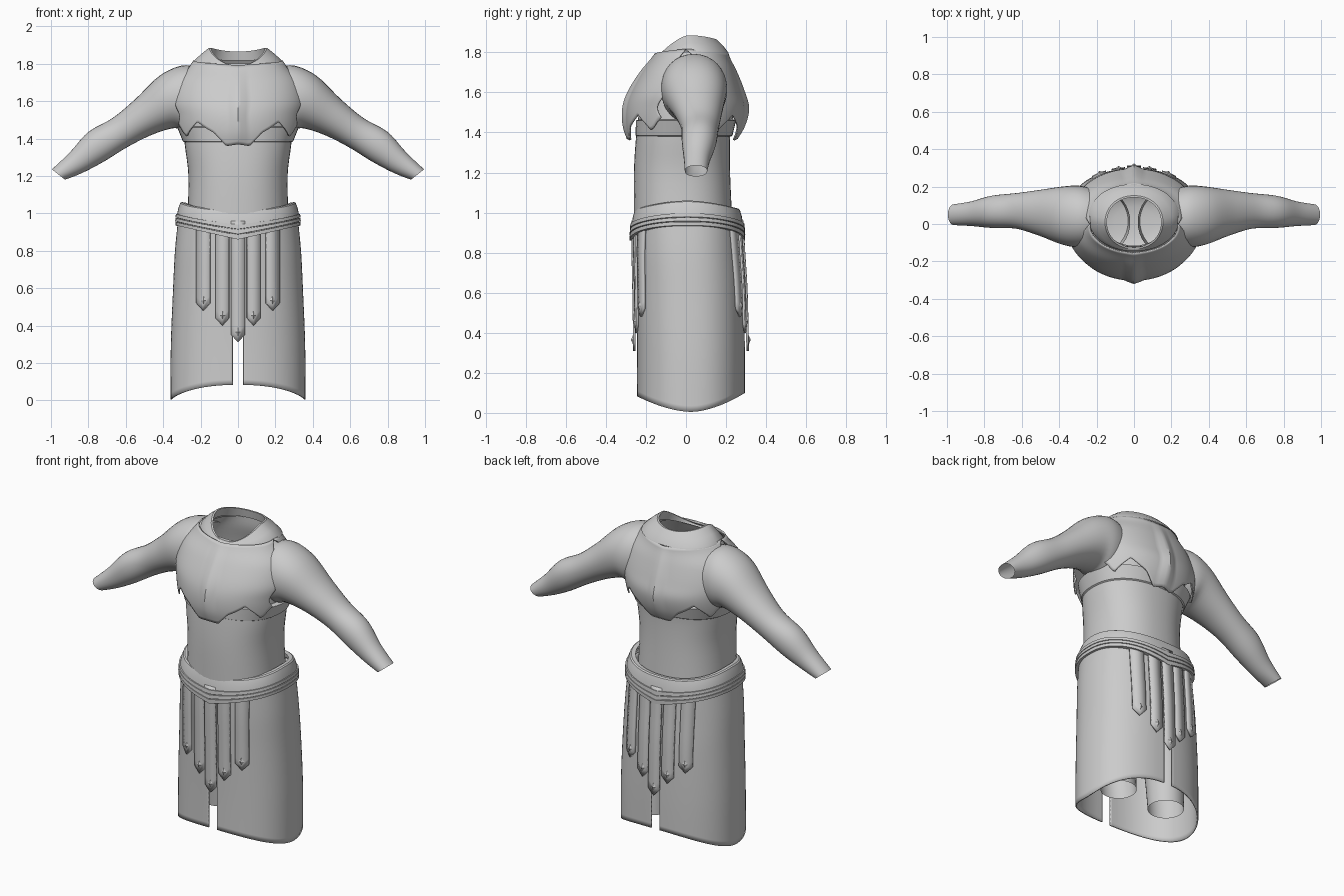
import bpy, math
from math import sin, cos, pi

if "Cube" in bpy.data.objects:
    bpy.data.objects.remove(bpy.data.objects["Cube"])

grey = bpy.data.materials.new("plain grey")
grey.use_nodes = True
grey.diffuse_color = (0.6, 0.6, 0.6, 1)
grey.node_tree.nodes["Principled BSDF"].inputs["Base Color"].default_value = (0.6, 0.6, 0.6, 1)


def catmull(rows, u):
    """Smooth row between rows, u from 0 to len(rows) - 1."""
    i = min(int(u), len(rows) - 2)
    f = u - i
    p = [rows[max(0, min(len(rows) - 1, i + k))] for k in (-1, 0, 1, 2)]
    return [b + f * ((c - a) + f * ((2 * a - 5 * b + 4 * c - d) + f * (3 * b - a - 3 * c + d))/1 * 1) / 2
            for a, b, c, d in zip(*p)]


def sample(rows, n):
    return [catmull(rows, (len(rows) - 1) * i / n) for i in range(n + 1)]


def lerp(table, x):
    """Piecewise linear lookup in rising (x, value) pairs."""
    if x <= table[0][0]:
        return table[0][1]
    for (a, va), (b, vb) in zip(table, table[1:]):
        if x <= b:
            return va + (vb - va) * (x - a) / (b - a)
    return table[-1][1]


def oval(t, hx, hy, n=2.3):
    """Rounded-box outline; t = 0 is the front, t = pi / 2 is +x."""
    s, c = sin(t), cos(t)
    return (math.copysign(abs(s) ** (2 / n), s) * hx,
            -math.copysign(abs(c) ** (2 / n), c) * hy)


def turns(n):
    return [2 * pi * i / n for i in range(n)]


def finish(name, verts, faces, thick=0, angle=35):
    mesh = bpy.data.meshes.new(name)
    mesh.from_pydata(verts, [], faces)
    mesh.materials.append(grey)
    ob = bpy.data.objects.new(name, mesh)
    bpy.context.collection.objects.link(ob)
    if thick:
        mod = ob.modifiers.new("thickness", "SOLIDIFY")
        mod.thickness, mod.offset = thick, 0
    bpy.ops.object.select_all(action="DESELECT")
    ob.select_set(True)
    bpy.context.view_layer.objects.active = ob
    bpy.ops.object.mode_set(mode="EDIT")
    bpy.ops.mesh.select_all(action="SELECT")
    bpy.ops.mesh.normals_make_consistent(inside=False)
    bpy.ops.object.mode_set(mode="OBJECT")
    bpy.ops.object.shade_smooth_by_angle(angle=math.radians(angle))
    return ob


def loft(name, rings, closed=True, cap=False, thick=0, angle=35):
    """Skin a list of point rings with quads."""
    n = len(rings[0])
    verts = [p for ring in rings for p in ring]
    faces = [(r * n + i, r * n + (i + 1) % n, (r + 1) * n + (i + 1) % n, (r + 1) * n + i)
             for r in range(len(rings) - 1) for i in range(n if closed else n - 1)]
    if cap:
        faces.append(tuple(range(len(verts) - n, len(verts))))
    return finish(name, verts, faces, thick, angle)


def oval_ring(z, hx, yc, hy, n=2.3, xc=0, count=48):
    return [(xc + x, yc + y, z) for x, y in (oval(t, hx, hy, n) for t in turns(count))]


# Tunic body: z, half width, centre y, half depth
body = [(0.98, .27, -.015, .245), (1.2, .265, -.02, .24), (1.37, .285, -.015, .235),
        (1.5, .295, 0, .235), (1.62, .28, 0, .215), (1.73, .25, .015, .17), (1.8, .2, .03, .15)]
loft("tunic_body", [oval_ring(*r) for r in sample(body, 24)])

# Band round the ribs, below the arms
ribs = [(1.38, .287, -.01, .235), (1.385, .295, -.01, .242), (1.46, .325, 0, .25), (1.465, .29, 0, .235)]
loft("rib_band", [oval_ring(*r) for r in ribs])

# Sleeves: upper x, z, lower x, z, centre y, half depth
sleeve = [(.2, 1.78, .22, 1.44, .035, .15), (.3, 1.79, .29, 1.44, .04, .165), (.42, 1.735, .345, 1.455, .045, .155),
          (.55, 1.61, .46, 1.42, .06, .122), (.67, 1.51, .59, 1.355, .07, .095),
          (.8, 1.435, .72, 1.275, .065, .086), (.9, 1.325, .835, 1.215, .055, .066), (.995, 1.235, .925, 1.18, .05, .056)]
for side, label in ((1, "left"), (-1, "right")):
    rings = []
    for xu, zu, xl, zl, yc, hy in sample(sleeve, 35):
        ring = []
        for t in turns(32):
            y, k = oval(t, hy, 1, 2.1)
            ring.append((side * ((xu + xl) / 2 + k * (xu - xl) / 2), yc + y, (zu + zl) / 2 + k * (zu - zl) / 2))
        rings.append(ring)
    loft(label + "_sleeve", rings)

# Chest and back plates: z, half width, front depth, back depth, edge angle
plate = [(1.35, .31, .278, .235, 72), (1.43, .335, .297, .275, 72), (1.52, .35, .295, .292, 62),
         (1.6, .36, .27, .272, 68), (1.7, .33, .215, .24, 66), (1.77, .27, .165, .213, 78), (1.815, .235, .14, .205, 90)]
jagged = [(0, 1.37), (.05, 1.36), (.1, 1.43), (.2, 1.49), (.257, 1.41), (.3, 1.45), (.34, 1.475)]
smooth_plate = sample(plate, 60)
columns = [lerp([(r[0], r[i]) for r in smooth_plate], 0) for i in range(1, 5)]
tables = [[(r[0], r[i]) for r in smooth_plate] for i in range(1, 5)]
for sign, label in ((1, "chest_plate"), (-1, "back_plate")):
    rings = []
    for j in range(25):
        ring = []
        for i in range(-32, 33):
            u = i / 32
            low = lerp(jagged, abs(u) * .34)
            top = 1.79 + .025 * abs(u)
            z = low + (top - low) * j / 24
            hx, front, back, edge = (lerp(tab, z) for tab in tables)
            x, y = oval(u * math.radians(edge), hx, front if sign > 0 else back, 2.08)
            # raised keel on the centre line
            keel = .02 * max(0, 1 - abs(u) * 8) * sin(pi * min(1, max(0, (1.8 - z) / .5)))
            ring.append((x, sign * (y - keel), z))
        rings.append(ring)
    loft(label, rings, closed=False, thick=.008)

# Collar: low and pointed in front, high at the sides
rings = []
for k, hx, yf, yb in ((0, .242, -.145, .213), (.08, .24, -.145, .21), (.55, .2, -.14, .185), (1, .155, -.133, .152), (1, .145, -.123, .142), (.3, .165, -.115, .15)):
    ring = []
    for t in turns(64):
        x, y = oval(t, hx, (yb - yf) / 2, 2.1)
        front, back = max(0, cos(t)), max(0, -cos(t))
        inner = 1.885 - .095 * front ** 1.4 - .02 * back ** 2
        outer = 1.805 - .025 * front - .01 * back
        ring.append((x, (yf + yb) / 2 + y, outer + (inner - outer) * k))
    rings.append(ring)
loft("collar", rings)

# Belt with three stepped bands, dipping to a point front and back
steps = [(.02, -.045), (0, -.022), (.04, -.014), (.25, -.004), (.5, .002), (.5, .009), (.65, .011), (.66, .003), (.68, .003),
         (.68, .011), (.82, .013), (.83, .004), (.85, .004), (.85, .012), (1, .012), (1, -.02)]
rings = []
for s, out in steps:
    ring = []
    for t in turns(72):
        x, y = oval(t, .323 + out, .276 + out, 2.3)
        point = max(0, 1 - abs(x) / .33)
        top = 1.06 - .04 * abs(cos(t)) ** 1.5
        low = .935 - .075 * point
        ring.append((x, .007 + y, top + (low - top) * s))
    rings.append(ring)
loft("belt", rings, angle=30)

# Skirt: z, half width, centre y, half depth
skirt = [(0, .357, .025, .265), (.3, .355, .025, .265), (.6, .343, .02, .264), (.8, .333, .012, .26), (.98, .315, .007, .255)]
skirt_tables = [[(r[0], r[i]) for r in sample(skirt, 32)] for i in (1, 2, 3)]


def skirt_size(z):
    return [lerp(tab, z) for tab in skirt_tables]


for side, label in ((1, "left"), (-1, "right")):
    rings = []
    for j in range(33):
        ring = []
        for i in range(41):
            a = pi * i / 40
            hem = .005 + (.078 if i < 20 else .095) * abs(cos(a)) ** 1.5
            z = hem + (.98 - hem) * j / 32
            hx, yc, hy = skirt_size(z)
            x, y = oval(a, hx, hy)
            ring.append((side * max(x, .028 if z < .5 else 0), yc + y, z))
        rings.append(ring)
    loft(label + "_skirt_panel", rings, closed=False, thick=.008)

# Hanging straps with pointed ends and studs, front and back
for sign, place in ((1, "front"), (-1, "back")):
    for number, (xc, tip) in enumerate(((-.185, .48), (-.083, .4), (0, .31), (.083, .4), (.185, .48))):
        half = .036

        def surface(x, z, lift):
            hx, yc, hy = skirt_size(z)
            return (x, yc - sign * (hy * (1 - (abs(x) / hx) ** 2.3) ** (1 / 2.3) + lift), z)

        lift = .018 if xc == 0 else .011
        rings = []
        for j in range(13):
            ring = []
            for k in (-1, 0, 1):
                low = tip + .04 * abs(k)
                ring.append(surface(xc + k * half, low + (.96 - low) * j / 12, lift))
            rings.append(ring)
        loft(f"{place}_strap_{number}", rings, closed=False, thick=.012)
        # diamond stud
        zc = tip + .055
        corners = [surface(xc + dx, zc + dz, lift + .004) for dx, dz in ((.018, 0), (0, .028), (-.018, 0), (0, -.028))]
        finish(f"{place}_stud_{number}", corners + [surface(xc, zc, lift + .016)],
               [(i, (i + 1) % 4, 4) for i in range(4)], angle=10)

# Trousers under the skirt
hips = [(1.0, .265, 0, .225), (.88, .28, .01, .23), (.78, .26, .01, .2), (.72, .16, .01, .12), (.705, .04, .01, .04)]
loft("trouser_hips", [oval_ring(*r) for r in sample(hips, 14)], cap=True)
leg = [(.1, .1, .07, .1, .17), (.35, .11, .05, .115, .175), (.6, .125, .02, .14, .165), (.85, .13, .01, .16, .15)]
for side, label in ((1, "left"), (-1, "right")):
    loft(label + "_trouser_leg", [oval_ring(z, hx, yc, hy, 2, side * xc, 32) for z, hx, yc, hy, xc in sample(leg, 15)])
